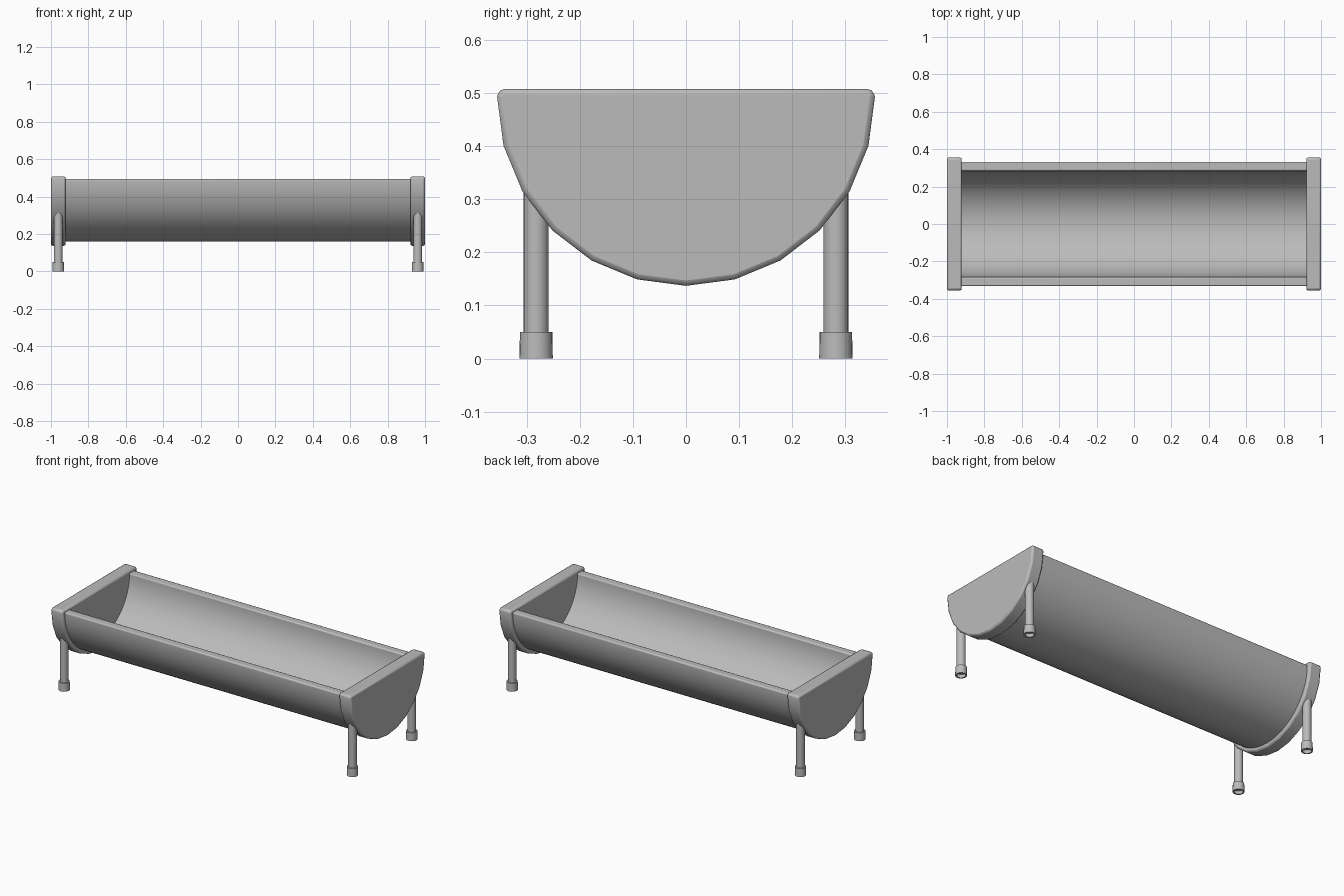
import bpy, bmesh
from math import sin, cos, pi, radians

cube = bpy.data.objects.get("Cube")
if cube:
    bpy.data.objects.remove(cube, do_unlink=True)

grey = bpy.data.materials.new("plain grey")
grey.use_nodes = True
colour = (0.5, 0.5, 0.5, 1)
grey.diffuse_color = colour
grey.node_tree.nodes["Principled BSDF"].inputs["Base Color"].default_value = colour

CENTRE_Z = 0.493


def arc(radius, steps):
    """Lower half circle in the YZ plane, from -y to +y."""
    return [(-radius * cos(pi * i / steps), CENTRE_Z - radius * sin(pi * i / steps))
            for i in range(steps + 1)]


def finish(name, bm, bevel=0, segments=2, angle=35):
    bmesh.ops.recalc_face_normals(bm, faces=bm.faces)
    mesh = bpy.data.meshes.new(name)
    bm.to_mesh(mesh)
    bm.free()
    mesh.materials.append(grey)
    obj = bpy.data.objects.new(name, mesh)
    bpy.context.collection.objects.link(obj)
    if bevel:
        mod = obj.modifiers.new("Rounded edges", "BEVEL")
        mod.width, mod.segments = bevel, segments
        mod.limit_method, mod.angle_limit = "ANGLE", radians(40)
    bpy.ops.object.select_all(action="DESELECT")
    obj.select_set(True)
    bpy.context.view_layer.objects.active = obj
    bpy.ops.object.shade_smooth_by_angle(angle=radians(angle))
    return obj


def extrude_profile(name, points, x0, x1, **options):
    bm = bmesh.new()
    face = bm.faces.new([bm.verts.new((x0, y, z)) for y, z in points])
    new = bmesh.ops.extrude_face_region(bm, geom=[face])["geom"]
    bmesh.ops.translate(bm, vec=(x1 - x0, 0, 0),
                        verts=[v for v in new if isinstance(v, bmesh.types.BMVert)])
    return finish(name, bm, **options)


def lathe(name, profile, x, y, steps=24):
    bm = bmesh.new()
    rings = [[bm.verts.new((x + r * cos(2 * pi * i / steps), y + r * sin(2 * pi * i / steps), z))
              for i in range(steps)] for r, z in profile]
    for low, high in zip(rings, rings[1:]):
        for i in range(steps):
            j = (i + 1) % steps
            bm.faces.new((low[i], low[j], high[j], high[i]))
    bm.faces.new(rings[0])
    bm.faces.new(rings[-1])
    return finish(name, bm)


# Half-pipe trough with a rounded rim
extrude_profile("trough", arc(0.333, 48) + arc(0.283, 48)[::-1], -0.95, 0.95, bevel=0.008)

# End plates: faceted half discs with a short flat top band
plate = [(-0.352, 0.508)] + arc(0.356, 12) + [(0.352, 0.508)]
for side, s in (("left", 1), ("right", -1)):
    extrude_profile(side + "_end_plate", plate, s * 0.921, s, bevel=0.01)

    # Legs with hollow rubber-style feet
    for end, e in (("front", -1), ("back", 1)):
        x, y = s * 0.961, e * 0.2825
        lathe(f"{end}_{side}_leg", [(0.0235, 0.02), (0.0235, 0.33)], x, y)
        lathe(f"{end}_{side}_foot",
              [(0.024, 0.02), (0.024, 0), (0.0315, 0), (0.0305, 0.05), (0.02, 0.05)], x, y)
